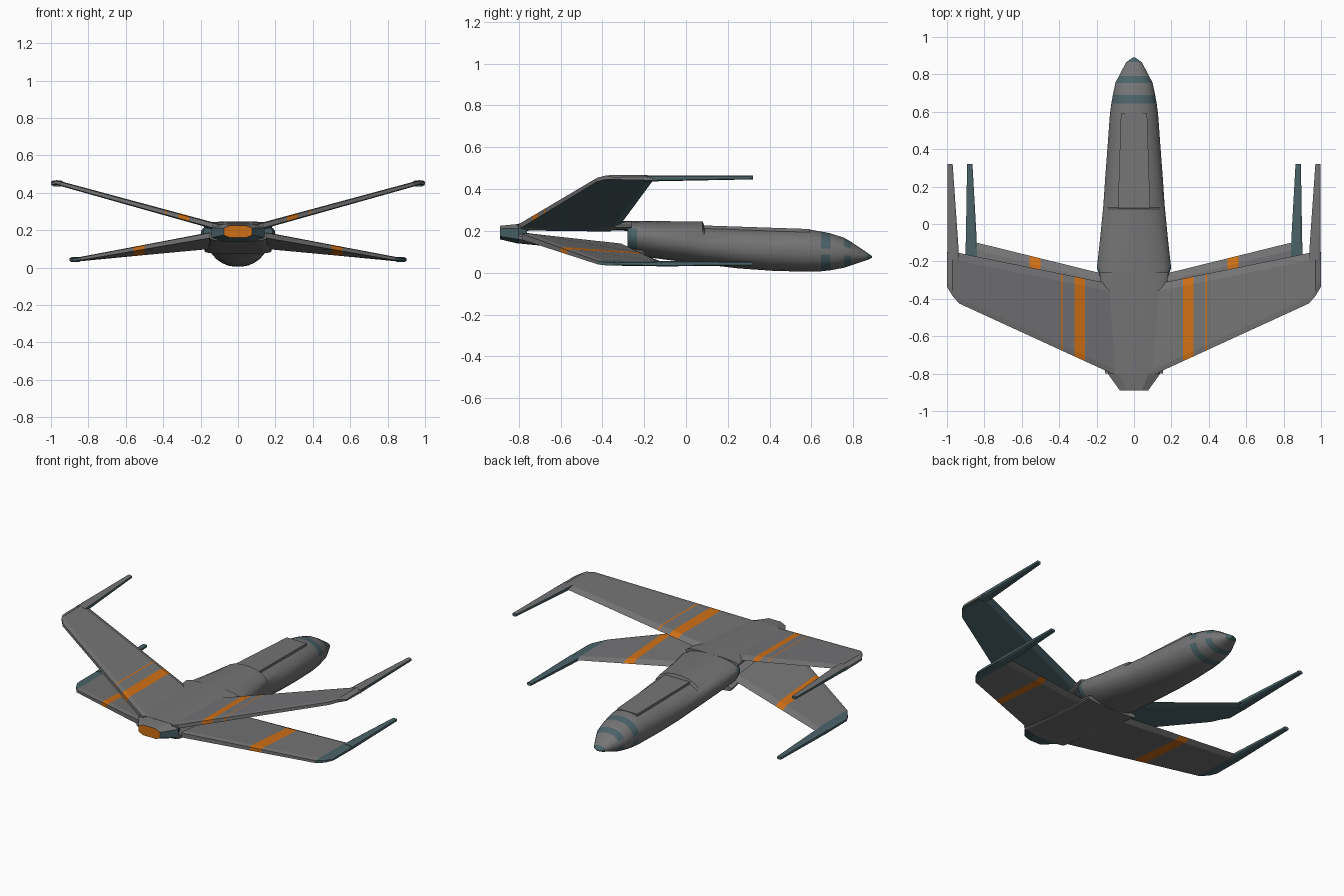
import bpy, bmesh, math
from mathutils import Vector

if "Cube" in bpy.data.objects:
    bpy.data.objects.remove(bpy.data.objects["Cube"])


def material(name, rgb):
    m = bpy.data.materials.new(name)
    m.diffuse_color = (*rgb, 1)
    m.use_nodes = True
    m.node_tree.nodes["Principled BSDF"].inputs["Base Color"].default_value = m.diffuse_color
    return m


GREY, TEAL, ORANGE = 0, 1, 2
MATS = [material("hull grey", (0.175, 0.175, 0.18)),
        material("dark teal", (0.07, 0.125, 0.14)),
        material("marking orange", (0.62, 0.16, 0.008))]


def skin(name, rings, rule, mirror=False, smooth=None):
    """Join equal-sized rings of points into a closed hull, coloured by a rule."""
    bm = bmesh.new()
    vr = [[bm.verts.new(p) for p in r] for r in rings]
    n = len(vr[0])
    for a, b in zip(vr, vr[1:]):
        for i in range(n):
            j = (i + 1) % n
            bm.faces.new((a[i], a[j], b[j], b[i]))
    bm.faces.new(vr[0])
    bm.faces.new(vr[-1])
    bmesh.ops.recalc_face_normals(bm, faces=bm.faces)
    bm.normal_update()
    for f in bm.faces:
        f.material_index = rule(f.calc_center_median(), f.normal)
    me = bpy.data.meshes.new(name)
    bm.to_mesh(me)
    bm.free()
    for m in MATS:
        me.materials.append(m)
    ob = bpy.data.objects.new(name, me)
    bpy.context.collection.objects.link(ob)
    if mirror:
        ob.modifiers.new("mirror", 'MIRROR')
    if smooth:
        bpy.ops.object.select_all(action='DESELECT')
        ob.select_set(True)
        bpy.context.view_layer.objects.active = ob
        bpy.ops.object.shade_smooth_by_angle(angle=math.radians(smooth))
    return ob


def ring(y, w, top, bot, mid=None, cx=0, count=24, power=2.2):
    """Rounded cross-section facing along y."""
    mid = (top + bot) / 2 if mid is None else mid
    pts = []
    for k in range(count):
        a = 2 * math.pi * (k + 0.5) / count
        c, s = math.cos(a), math.sin(a)
        x = math.copysign(abs(c) ** (2 / power), c) * w
        z = math.copysign(abs(s) ** (2 / power), s)
        pts.append(Vector((cx + x, y, mid + z * ((top - mid) if z > 0 else (mid - bot)))))
    return pts


def wing_section(x, te, le, zte, zle, t):
    """Six-sided aerofoil with bevelled leading and trailing edges."""
    h = t / 2
    at = lambda y: zte + (zle - zte) * (y - te) / (le - te)
    return [(x, te, zte - h * 0.7), (x, te, zte + h * 0.7),
            (x, te + 0.03, at(te + 0.03) + h), (x, le - 0.04, at(le - 0.04) + h),
            (x, le, zle), (x, le - 0.04, at(le - 0.04) - h)]


def wing(name, root, main_tip, cuts, ends, rule):
    """Straight wing from root to tip, cut where the stripes change colour."""
    secs = [root]
    for x in cuts:
        f = (x - root[0]) / (main_tip[0] - root[0])
        secs.append(tuple(a + (b - a) * f for a, b in zip(root, main_tip)))
    secs += [main_tip] + ends
    return skin(name, [wing_section(*s) for s in secs], rule, mirror=True)


# Fuselage: y, half width, top, bottom, widest height
def hull_colour(c, n):
    if c.y > 0.87 or c.y < -0.25 and c.z < 0.215:
        return TEAL
    band = 0.645 < c.y < 0.69 or 0.755 < c.y < 0.79
    return TEAL if band and abs(c.z - 0.1) > 0.022 else GREY


hull = [(-0.28, 0.185, 0.247, 0.09, 0.19), (-0.235, 0.2, 0.247, 0.08, 0.185),
        (-0.1, 0.185, 0.247, 0.062, 0.16), (0.08, 0.167, 0.246, 0.04, 0.135),
        (0.088, 0.166, 0.222, 0.039, 0.135), (0.25, 0.155, 0.218, 0.02, 0.12),
        (0.42, 0.142, 0.212, 0.008, 0.11), (0.585, 0.13, 0.208, 0.004, 0.105),
        (0.645, 0.122, 0.198, 0.006, 0.102), (0.69, 0.114, 0.189, 0.011, 0.1),
        (0.755, 0.1, 0.168, 0.023, 0.095), (0.79, 0.082, 0.148, 0.035, 0.09),
        (0.865, 0.042, 0.097, 0.06, 0.078), (0.89, 0.006, 0.079, 0.071, 0.075)]
skin("fuselage", [ring(*r) for r in hull], hull_colour, smooth=35)

# Flat cockpit cover set on the nose section
cover = [[(-w, y, z - 0.02), (w, y, z - 0.02), (w, y, z), (-w, y, z)]
         for y, w, z in ((0.085, 0.086, 0.226), (0.59, 0.07, 0.209))]
skin("cockpit_cover", cover, lambda c, n: GREY)

# Upper rear deck, above the open slot between the wing pairs
deck = [(-0.8, 0.14, 0.235, 0.2), (-0.5, 0.155, 0.243, 0.204), (-0.26, 0.185, 0.247, 0.2)]
skin("rear_deck", [ring(*r, power=2.8) for r in deck], lambda c, n: GREY, smooth=35)


# Engine housing with a glowing end face
def engine_colour(c, n):
    if c.y < -0.885 and n.y < -0.9:
        return ORANGE
    return TEAL if n.z < 0.75 else GREY


engine = [(-0.89, 0.08, 0.226, 0.158), (-0.8, 0.148, 0.236, 0.136), (-0.76, 0.13, 0.236, 0.15)]
skin("engine", [ring(*r, count=8, power=3) for r in engine], engine_colour)


# Upper wings
def upper_colour(c, n):
    if n.z > -0.3 and (0.262 < c.x < 0.317 or 0.382 < c.x < 0.39):
        return ORANGE
    return TEAL if n.z < -0.3 else GREY


wing("upper_wing", (0.1, -0.808, -0.325, 0.215, 0.215, 0.036),
     (0.935, -0.425, -0.155, 0.445, 0.445, 0.026), (0.262, 0.317, 0.382, 0.39),
     [(0.97, -0.385, -0.15, 0.455, 0.455, 0.026), (1.0, -0.335, -0.15, 0.45, 0.45, 0.014)],
     upper_colour)


# Lower wings, joined through the belly
def lower_colour(c, n):
    if 0.5 < c.x < 0.56:
        return ORANGE
    return TEAL if c.x > 0.84 else GREY


wing("lower_wing", (0.15, -0.785, -0.27, 0.172, 0.115, 0.04),
     (0.84, -0.42, -0.1, 0.047, 0.045, 0.022), (0.5, 0.56),
     [(0.875, -0.375, -0.1, 0.042, 0.042, 0.022), (0.9, -0.33, -0.1, 0.042, 0.042, 0.014)],
     lower_colour)
skin("belly_plate", [ring(-0.8, 0.155, 0.196, 0.14, power=3), ring(-0.5, 0.16, 0.155, 0.11, power=3),
                     ring(-0.2, 0.18, 0.11, 0.073, power=3)], lambda c, n: GREY, smooth=35)

# Wing-tip cannons
upper_gun = [(-0.2, 0.032, 0.466, 0.434, None, 0.967), (-0.13, 0.031, 0.466, 0.437, None, 0.968),
             (0.32, 0.014, 0.465, 0.446, None, 0.983)]
lower_gun = [(-0.14, 0.031, 0.056, 0.029, None, 0.87), (-0.08, 0.03, 0.056, 0.03, None, 0.87),
             (0.32, 0.015, 0.053, 0.034, None, 0.878)]
skin("upper_cannon", [ring(*r, count=8, power=4) for r in upper_gun],
     lambda c, n: GREY if n.z > 0.5 else TEAL, mirror=True)
skin("lower_cannon", [ring(*r, count=8, power=4) for r in lower_gun],
     lambda c, n: TEAL, mirror=True)
